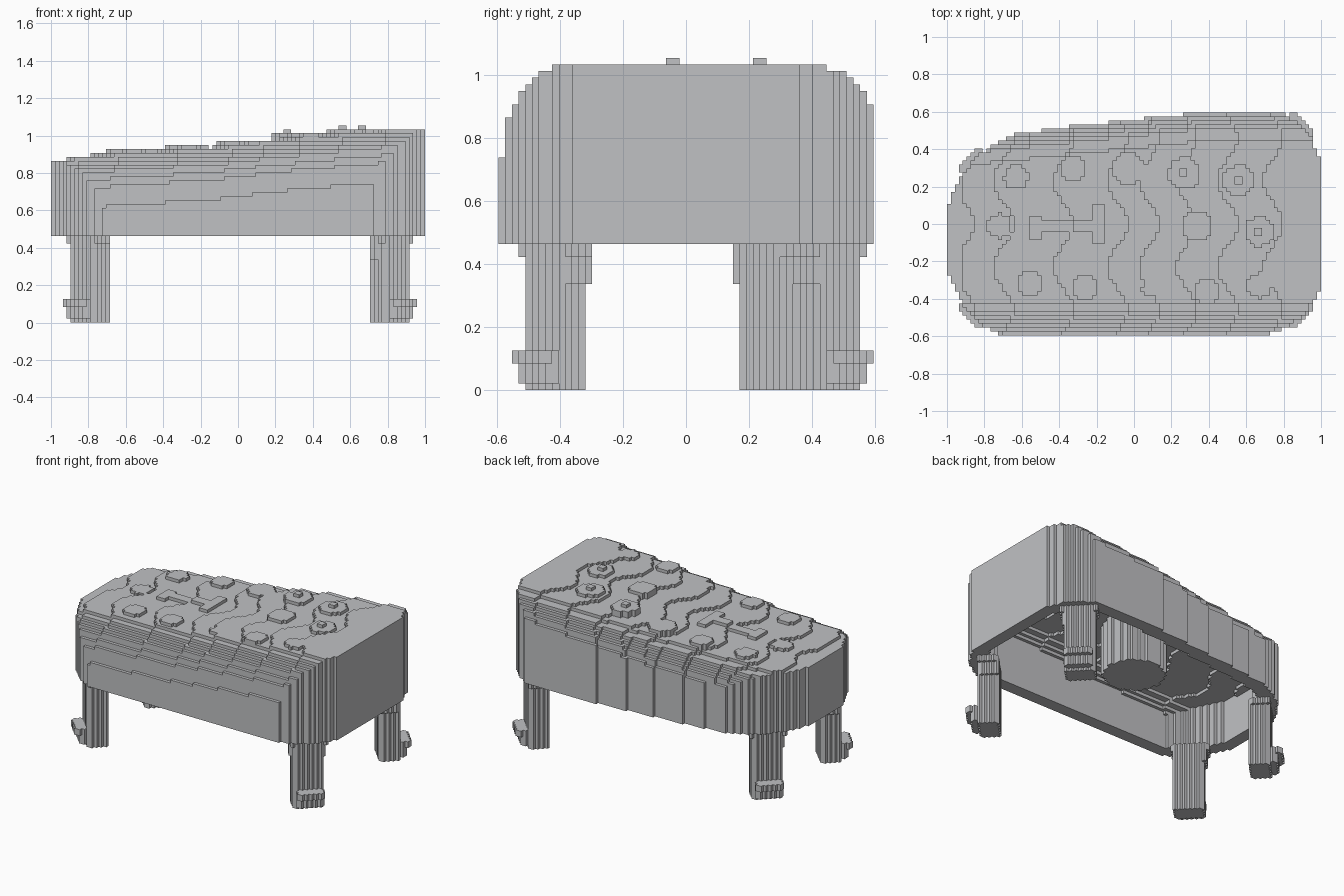
import bpy, bmesh, math
from mathutils import Vector

cube = bpy.data.objects.get("Cube")
if cube:
    bpy.data.objects.remove(cube)

COUNT = (95, 56, 50)                      # block grid
LOW = Vector((-1, -0.595, 0))
STEP = Vector((2 / 95, 1.19 / 56, 1.055 / 50))

grey = bpy.data.materials.new("plain grey")
grey.use_nodes = True
grey.diffuse_color = (0.53, 0.535, 0.55, 1)
grey.node_tree.nodes["Principled BSDF"].inputs["Base Color"].default_value = grey.diffuse_color


def centre(i, j):
    return LOW.x + (i + 0.5) * STEP.x, LOW.y + (j + 0.5) * STEP.y


def block_object(name, cells):
    """Turn a set of grid cells into a mesh of their exposed block faces."""
    bm = bmesh.new()
    verts = {}

    def vert(key):
        if key not in verts:
            verts[key] = bm.verts.new([LOW[a] + key[a] * STEP[a] for a in range(3)])
        return verts[key]

    for cell in cells:
        for axis in range(3):
            u, w = (axis + 1) % 3, (axis + 2) % 3
            for side in (0, 1):
                other = list(cell)
                other[axis] += 2 * side - 1
                if tuple(other) in cells:
                    continue
                ring = []
                for du, dw in ((0, 0), (1, 0), (1, 1), (0, 1)):
                    key = list(cell)
                    key[axis] += side
                    key[u] += du
                    key[w] += dw
                    ring.append(vert(tuple(key)))
                bm.faces.new(ring if side else ring[::-1])
    mesh = bpy.data.meshes.new(name)
    bm.to_mesh(mesh)
    bm.free()
    mesh.materials.append(grey)
    obj = bpy.data.objects.new(name, mesh)
    bpy.context.collection.objects.link(obj)
    return obj


# Footprint of the seat, anticlockwise
OUTLINE = [Vector(p) for p in (
    (-0.68, -0.6), (0.7, -0.6), (0.85, -0.53), (0.94, -0.45), (1.01, -0.31), (1.01, 0.31),
    (0.95, 0.46), (0.88, 0.54), (0.78, 0.6), (0.4, 0.6), (-0.4, 0.515), (-0.66, 0.475),
    (-0.82, 0.38), (-0.94, 0.24), (-1.01, 0.06), (-1.01, -0.24), (-0.89, -0.47), (-0.8, -0.55))]


def inset(x, y):
    """Distance inside the footprint; negative when outside."""
    p = Vector((x, y))
    best = 9
    for a, b in zip(OUTLINE, OUTLINE[1:] + OUTLINE[:1]):
        d = (b - a).normalized()
        best = min(best, d.x * (p.y - a.y) - d.y * (p.x - a.x))
    return best


# Padded top: rises in wavy terraces and rolls over at the front and back
TERRACES = (-0.91, -0.7, -0.38, -0.09, 0.08, 0.28, 0.5, 0.74)
FRONT_ROLL = (13, 8, 6, 4, 3, 2, 1, 1)
BACK_ROLL = (6, 4, 3, 2, 1, 1, 1)


def top_level(x, y, j):
    wave = 0.055 * math.cos(2 * math.pi * y / 0.46)
    level = 41 + sum(x > t + wave for t in TERRACES)
    if abs(x) > 0.92:
        level = 41 + sum(x > t for t in TERRACES)
    back = int((min(0.595, 0.555 + 0.1 * x) - y) / STEP.y)
    drop = FRONT_ROLL[j] if j < len(FRONT_ROLL) else 0
    if back < len(BACK_ROLL):
        drop = max(drop, BACK_ROLL[max(back, 0)])
    return level - drop


BASE = 22
body, post, tops = set(), set(), {}
for i in range(COUNT[0]):
    for j in range(COUNT[1]):
        x, y = centre(i, j)
        depth = inset(x, y)
        if depth < 0:
            continue
        top = tops[i, j] = top_level(x, y, j)
        # Hollow underneath: solid rim, thin ceiling
        bottom = BASE if depth < 0.095 else max(BASE, top - 6)
        body.update((i, j, k) for k in range(bottom, top))
        # Round post hanging in the middle of the hollow
        if math.hypot(x, y) < 0.19:
            post.update((i, j, k) for k in range(24, bottom))
block_object("seat_body", body)
block_object("centre_post", post)

# Tufting buttons: x, y, radius, raised middle
BUTTONS = ((-0.63, 0.25, 0.065, 0), (-0.33, 0.3, 0.07, 0), (-0.03, 0.3, 0.085, 0),
           (0.27, 0.27, 0.085, 1), (0.56, 0.23, 0.085, 1), (-0.72, -0.01, 0.065, 0),
           (0.34, -0.01, 0.08, 0), (0.67, -0.04, 0.08, 1), (-0.56, -0.32, 0.07, 0),
           (-0.26, -0.34, 0.07, 0), (0.07, -0.35, 0.03, 0), (0.39, -0.36, 0.065, 0),
           (0.67, -0.33, 0.065, 0))
for n, (bx, by, radius, middle) in enumerate(BUTTONS):
    cells = set()
    for (i, j), top in tops.items():
        x, y = centre(i, j)
        far = math.hypot(x - bx, y - by)
        if far < radius:
            level = tops[min(tops, key=lambda c: math.dist(centre(*c), (bx, by)))] if not cells else level
            height = level + 1 + (1 if middle and far < 0.025 else 0)
            cells.update((i, j, k) for k in range(top, min(height, COUNT[2])))
    if cells:
        block_object(f"tuft_button_{n + 1}", cells)

# Raised strip between two tufts
strip = set()
for (i, j), top in tops.items():
    x, y = centre(i, j)
    if (-0.56 < x < -0.15 and abs(y + 0.005) < 0.035) or \
       (-0.56 < x < -0.5 and abs(y + 0.02) < 0.06) or (-0.22 < x < -0.15 and abs(y) < 0.11):
        strip.add((i, j, top))
block_object("tuft_strip", strip)

# Legs: flat posts set diagonally, with hooked toes pointing outwards
LEGS = {"front_left": (0.81, -0.41), "front_right": (-0.79, -0.41),
        "back_left": (0.81, 0.45), "back_right": (-0.79, 0.26)}
for name, (lx, ly) in LEGS.items():
    out = Vector((math.copysign(1, lx), math.copysign(1, ly))).normalized()
    leg, toe = set(), set()
    for i in range(COUNT[0]):
        for j in range(COUNT[1]):
            x, y = centre(i, j)
            d = Vector((x - lx, y - ly))
            along, across = d.dot(out), abs(d.dot(Vector((-out.y, out.x))))
            for k in range(BASE):
                half = 0.09 if k < 16 else 0.1
                if k > 19:
                    half += 0.01
                if abs(along) < 0.06 and across < half:
                    leg.add((i, j, k))
                elif 0 < along and across < 0.08 and (
                        (1 <= k < 6 and along < 0.11) or (4 <= k < 6 and along < 0.135)):
                    toe.add((i, j, k))
    block_object(name + "_leg", leg)
    block_object(name + "_toe", toe)
